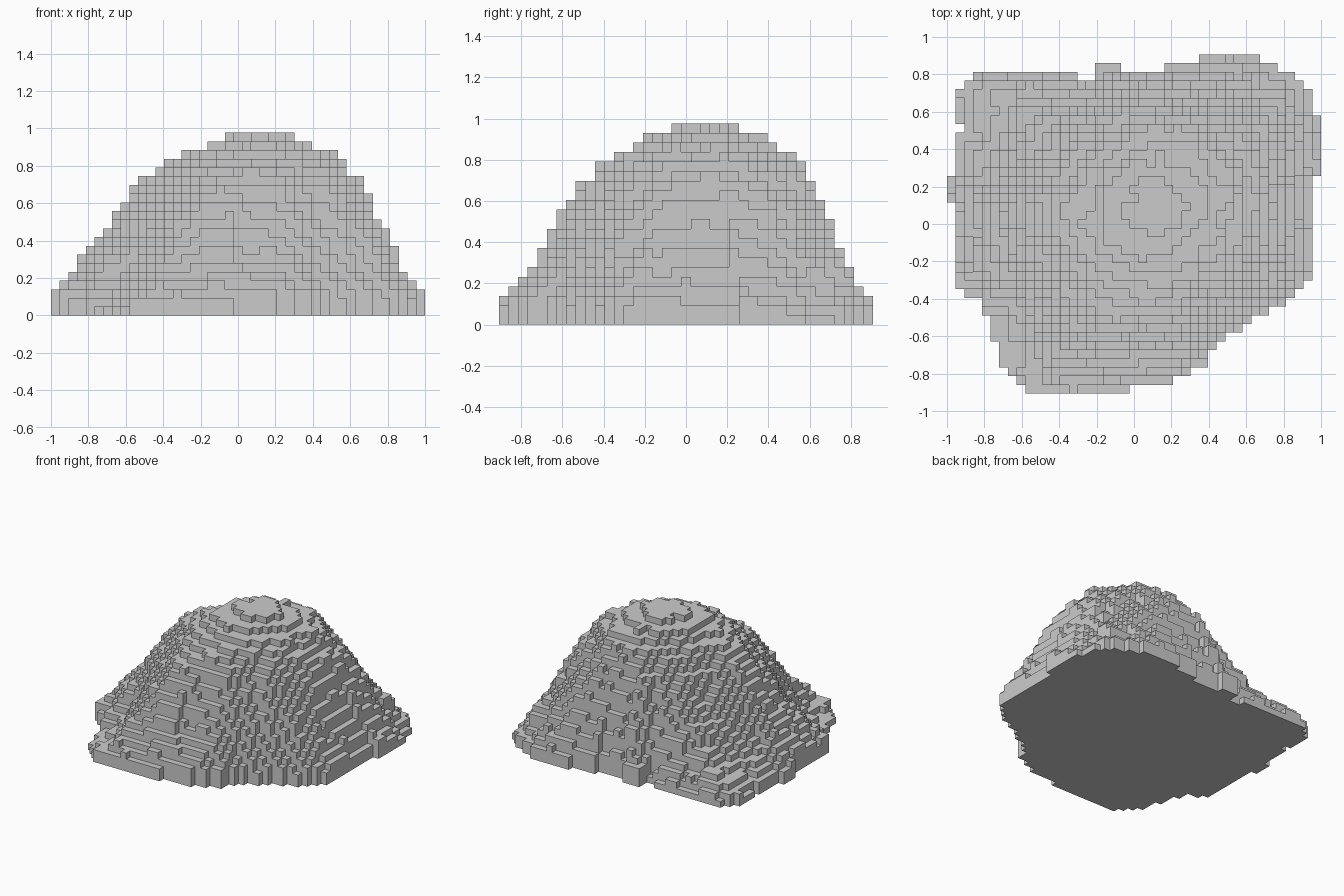
import bpy, bmesh, math
from mathutils import Vector, noise, geometry

cube = bpy.data.objects.get("Cube")
if cube:
    bpy.data.objects.remove(cube, do_unlink=True)

NX, NY, NZ = 43, 39, 21
S = 2 / NX
CENTRE = Vector((0.1, 0.1))

# Ground outline of the mound, counter-clockwise from the front
OUTLINE = [Vector(p) for p in (
    (-.57, -.9), (-.11, -.9), (.2, -.85), (.38, -.76), (.44, -.65), (.6, -.53),
    (.8, -.43), (.9, -.35), (.95, -.25), (.95, .26), (1, .26), (1, .58), (.95, .6),
    (.92, .75), (.8, .81), (.67, .9), (.39, .9), (.3, .86), (.16, .86), (.16, .81),
    (-.07, .81), (-.07, .86), (-.2, .86), (-.24, .77), (-.36, .81), (-.8, .81),
    (-.9, .77), (-.95, .66), (-.95, .55), (-.91, .52), (-.95, .45), (-.95, .26),
    (-1, .26), (-1, .11), (-.95, .11), (-.95, -.33), (-.85, -.4), (-.77, -.5),
    (-.72, -.75))]

# Dome section: distance from the centre as a share of the outline, height
SECTION = [(0, .98), (.15, .96), (.3, .91), (.42, .85), (.53, .77), (.63, .67),
           (.7, .58), (.77, .46), (.85, .32), (.93, .2), (1, .1), (2, .1)]

# Bulges and hollows: x, y, radius, height change
LUMPS = [(-.52, .48, .32, -.2), (.62, .65, .24, -.14), (-.5, -.5, .28, -.13),
         (-.25, -.58, .14, .06), (-.05, -.5, .12, .05), (-.05, -.35, .14, -.04),
         (.5, -.3, .2, .05), (.12, .6, .16, .06), (-.8, .05, .15, .05),
         (-.5, .1, .16, .08), (.1, -.64, .14, -.07), (-.22, .72, .1, -.06),
         (.72, -.2, .12, -.06), (.66, .17, .14, .06), (.86, .15, .12, -.07),
         (.95, .5, .16, -.06), (-.62, -.66, .18, -.08), (.72, .72, .12, .05),
         (.5, .88, .1, .04)]


def outline_radius(direction):
    far = CENTRE + direction * 3
    best = 0.5
    for a, b in zip(OUTLINE, OUTLINE[1:] + OUTLINE[:1]):
        hit = geometry.intersect_line_line_2d(CENTRE, far, a, b)
        if hit:
            best = max(best, (hit - CENTRE).length)
    return best


def section_height(t):
    for (t0, z0), (t1, z1) in zip(SECTION, SECTION[1:]):
        if t <= t1:
            return z0 + (z1 - z0) * (t - t0) / (t1 - t0)
    return SECTION[-1][1]


def column_layers(x, y):
    """Number of blocks stacked at a place, zero outside the outline."""
    offset = Vector((x, y)) - CENTRE
    r = offset.length
    if r < S * 2:
        return NZ
    t = r / outline_radius(offset.normalized())
    if t > 1:
        return 0
    # The core is round, the foot follows the outline
    h = section_height(t + (r / 0.9 - t) * (1 - t))
    for lx, ly, radius, amount in LUMPS:
        d2 = ((x - lx) ** 2 + (y - ly) ** 2) / radius ** 2
        h += amount * math.exp(-d2)
    # Rocky roughness, calmer on the crown
    rough = 0.3 + 0.7 * min(1, t * 1.6)
    h += rough * 0.04 * noise.noise(Vector((x * 5, y * 5, 2.3)))
    h += rough * 0.05 * noise.noise(Vector((x * 11, y * 11, 7.1)))
    return max(1, min(NZ, round(h / S)))


# Fill the block grid
blocks = set()
for i in range(NX):
    for j in range(NY):
        x = (i + 0.5 - NX / 2) * S
        y = (j + 0.5 - NY / 2) * S
        blocks.update((i, j, k) for k in range(column_layers(x, y)))

# Skin every exposed block side
bm = bmesh.new()
corners = {}


def corner(i, j, k):
    if (i, j, k) not in corners:
        corners[i, j, k] = bm.verts.new(((i - NX / 2) * S, (j - NY / 2) * S, k * S))
    return corners[i, j, k]


for block in blocks:
    for axis in range(3):
        u, v = (axis + 1) % 3, (axis + 2) % 3
        for side in (0, 1):
            neighbour = list(block)
            neighbour[axis] += 2 * side - 1
            if tuple(neighbour) in blocks:
                continue
            quad = []
            for du, dv in ((0, 0), (1, 0), (1, 1), (0, 1)):
                p = list(block)
                p[axis] += side
                p[u] += du
                p[v] += dv
                quad.append(corner(*p))
            bm.faces.new(quad if side else quad[::-1])

mesh = bpy.data.meshes.new("rock_mound")
bm.to_mesh(mesh)
bm.free()
rock = bpy.data.objects.new("rock_mound", mesh)
bpy.context.collection.objects.link(rock)

# Plain stone colour
stone = bpy.data.materials.new("stone_grey")
stone.use_nodes = True
grey = (0.6, 0.6, 0.6, 1)
stone.diffuse_color = grey
stone.node_tree.nodes["Principled BSDF"].inputs["Base Color"].default_value = grey
mesh.materials.append(stone)
